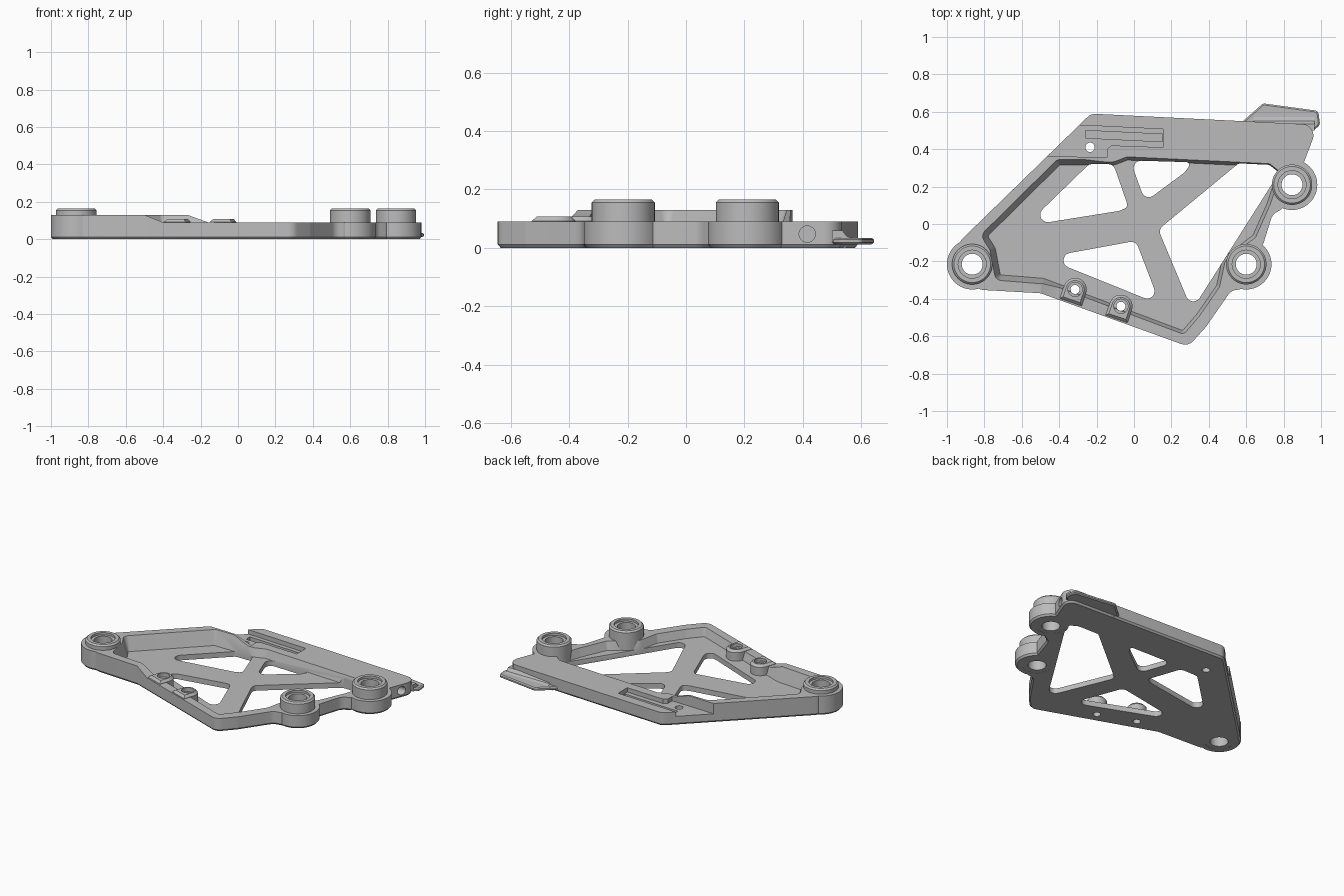
import bpy, bmesh, math
from mathutils import Vector, Matrix

cube = bpy.data.objects.get("Cube")
if cube:
    bpy.data.objects.remove(cube, do_unlink=True)

grey = bpy.data.materials.new("satin grey")
grey.use_nodes = True
tone = (0.5, 0.5, 0.5, 1)
grey.diffuse_color = tone
grey.node_tree.nodes["Principled BSDF"].inputs["Base Color"].default_value = tone


def finish(name, bm):
    bmesh.ops.recalc_face_normals(bm, faces=bm.faces)
    mesh = bpy.data.meshes.new(name)
    bm.to_mesh(mesh)
    bm.free()
    mesh.materials.append(grey)
    ob = bpy.data.objects.new(name, mesh)
    bpy.context.collection.objects.link(ob)
    return ob


def circle(c, r, n=40):
    return [Vector((c[0] + r * math.cos(math.tau * i / n),
                    c[1] + r * math.sin(math.tau * i / n))) for i in range(n)]


def rounded(points, radius, n=6):
    """Fillet every corner of a polygon."""
    pts = [Vector(p) for p in points]
    out = []
    for i, p in enumerate(pts):
        a, b = pts[i - 1] - p, pts[(i + 1) % len(pts)] - p
        half = a.angle(b) / 2
        t = min(radius / math.tan(half), 0.45 * a.length, 0.45 * b.length)
        p0, p2 = p + a.normalized() * t, p + b.normalized() * t
        r = t * math.tan(half)
        c = p + (a.normalized() + b.normalized()).normalized() * (r / math.sin(half))
        start, sweep = p0 - c, p2 - c
        turn = math.atan2(start.x * sweep.y - start.y * sweep.x, start.dot(sweep))
        for k in range(n + 1):
            out.append(c + Matrix.Rotation(turn * k / n, 2) @ start)
    return out


def offset(poly, d):
    """Move the outline outward by d (counter-clockwise input)."""
    out = []
    for i, p in enumerate(poly):
        e1 = (p - poly[i - 1]).normalized()
        e2 = (poly[(i + 1) % len(poly)] - p).normalized()
        n1, n2 = Vector((e1.y, -e1.x)), Vector((e2.y, -e2.x))
        out.append(p + (n1 + n2) * d / max(0.4, 1 + n1.dot(n2)))
    return out


def loft(name, poly, levels):
    """Stack offset copies of an outline; levels are (z, offset)."""
    poly = [Vector(p) for p in poly]
    area = sum(poly[i - 1].x * p.y - p.x * poly[i - 1].y for i, p in enumerate(poly))
    if area < 0:
        poly.reverse()
    bm = bmesh.new()
    rings = [[bm.verts.new((p.x, p.y, z)) for p in offset(poly, d)] for z, d in levels]
    n = len(poly)
    for lo, hi in zip(rings, rings[1:]):
        for i in range(n):
            bm.faces.new((lo[i], lo[(i + 1) % n], hi[(i + 1) % n], hi[i]))
    bm.faces.new(rings[0][::-1])
    bm.faces.new(rings[-1])
    return finish(name, bm)


def side_prism(name, profile, start, end, axis):
    """Extrude a profile along y (profile in xz) or along x (profile in yz)."""
    bm = bmesh.new()
    place = (lambda a, z, t: (a, t, z)) if axis == "y" else (lambda a, z, t: (t, a, z))
    face = bm.faces.new([bm.verts.new(place(a, z, start)) for a, z in profile])
    geo = bmesh.ops.extrude_face_region(bm, geom=[face])["geom"]
    step = Vector(place(0, 0, end - start))
    bmesh.ops.translate(bm, vec=step, verts=[v for v in geo if isinstance(v, bmesh.types.BMVert)])
    return finish(name, bm)


def combine(target, tool, operation="DIFFERENCE"):
    mod = target.modifiers.new("cut", "BOOLEAN")
    mod.operation, mod.solver, mod.object = operation, "EXACT", tool
    bpy.context.view_layer.objects.active = target
    bpy.ops.object.modifier_apply(modifier=mod.name)
    bpy.data.objects.remove(tool, do_unlink=True)


def drill(target, c, r, z0=-0.1, z1=0.3):
    combine(target, loft("drill", circle(c, r), [(z0, 0), (z1, 0)]))


# Solid body with a bottom chamfer and rounded bolt lobes
bosses = {"left_boss": (-0.865, -0.215), "front_boss": (0.6, -0.215), "rear_boss": (0.845, 0.21)}
outline = [(-0.96, -0.12), (-0.23, 0.59), (0.62, 0.548), (0.985, 0.53), (0.905, 0.32),
           (0.845, 0.21), (0.8, 0.085), (0.74, 0.05), (0.69, -0.11), (0.6, -0.215),
           (0.59, -0.348), (0.52, -0.355), (0.385, -0.55), (0.29, -0.655),
           (-0.5, -0.37), (-0.86, -0.35), (-0.865, -0.215)]
shell = [(0, -0.01), (0.012, 0), (0.13, 0)]
body = loft("guard_body", rounded(outline, 0.06), shell)
for centre in bosses.values():
    combine(body, loft("lobe", circle(centre, 0.135, 48), shell), "UNION")

# Stepped rim: the left side stays tall, everything else is lower
for x0, x1, y0, y1 in ((-0.5, -0.4, -1, 0), (-0.27, -0.16, 0, 0.365), (-2.1, -2, 0.365, 1)):
    combine(body, side_prism("step", [(x0, 0.13), (x1, 0.09), (2, 0.09), (2, 0.2), (x0, 0.2)],
                             y0, y1, "y"))

# Recessed floor with sloped walls
pocket = [(-0.82, -0.06), (-0.41, 0.345), (-0.11, 0.345), (-0.04, 0.372), (0.73, 0.335),
          (0.8, 0.28), (0.74, 0.1), (0.66, -0.08), (0.5, -0.2), (0.47, -0.34), (0.36, -0.5),
          (0.27, -0.605), (-0.49, -0.32), (-0.74, -0.3), (-0.77, -0.14)]
combine(body, loft("pocket", rounded(pocket, 0.04), [(0.035, -0.03), (0.13, 0), (0.2, 0.02)]))

# Lightening windows through the floor
windows = [
    [(-0.58, -0.01), (-0.24, 0.32), (-0.11, 0.32), (-0.03, 0.09), (-0.08, 0.07)],
    [(-0.02, 0.34), (0.31, 0.33), (0.27, 0.275), (0.06, 0.12)],
    [(0.13, -0.03), (0.56, 0.325), (0.72, 0.32), (0.78, 0.28), (0.31, -0.46)],
    [(-0.48, -0.18), (0.01, -0.09), (0.14, -0.43)],
]
for w in windows:
    combine(body, loft("window", rounded(w, 0.04), [(-0.1, 0), (0.07, 0)]))

# Rear corner recess and the slot cut into the top bar
recess = [(-0.6, 0.368), (-0.145, 0.355), (-0.145, 0.4), (-0.12, 0.42), (0.155, 0.41),
          (0.155, 0.507), (-0.26, 0.527), (-0.35, 0.53)]
combine(body, loft("recess", recess, [(0.06, 0), (0.2, 0)]))
slot = [(-0.26, 0.5), (0.152, 0.48), (0.152, 0.44), (-0.26, 0.46)]
combine(body, loft("slot", slot, [(0.035, 0), (0.2, 0)]))
drill(body, (-0.235, 0.41), 0.025)

# Bolt hole in the right end of the bar
end_hole = side_prism("end_hole", [tuple(p) for p in circle((0.415, 0.047), 0.028, 20)],
                      0.78, 1.2, "x")
combine(body, end_hole)

# Bolt bosses with chamfered tops
for name, centre in bosses.items():
    drill(body, centre, 0.09)
    boss = loft(name, circle(centre, 0.108, 48), [(0.001, 0), (0.155, 0), (0.165, -0.01)])
    drill(boss, centre, 0.056)
    drill(boss, centre, 0.075, 0.15)

# Small screw mounts on the front rim
arch = [Vector((-0.062, -0.072)), Vector((0.062, -0.072))]
arch += [Vector((0.062 * math.cos(a * math.pi / 14), 0.062 * math.sin(a * math.pi / 14)))
         for a in range(15)]
for name, centre in (("left_mount", (-0.315, -0.35)), ("right_mount", (-0.07, -0.44))):
    turn = Matrix.Rotation(math.radians(-19), 2)
    poly = [turn @ p + Vector(centre) for p in arch]
    mount = loft(name, poly, [(0.02, 0), (0.092, 0), (0.107, -0.014)])
    drill(mount, centre, 0.024)
    drill(mount, centre, 0.038, 0.08)
    drill(body, centre, 0.024)

# Thin tab behind the bar, with a sloped root
tab = [(0.56, 0.53), (0.69, 0.645), (0.985, 0.605), (0.995, 0.53), (0.96, 0.5), (0.6, 0.5)]
loft("rear_tab", rounded(tab, 0.025), [(0.012, -0.008), (0.018, 0), (0.028, 0), (0.034, -0.008)])
side_prism("tab_root", [(0.5, 0.02), (0.585, 0.03), (0.55, 0.04), (0.535, 0.06), (0.5, 0.06)],
           0.64, 0.965, "x")

# Smooth round surfaces, crisp edges
for ob in bpy.context.collection.objects:
    if ob.type == "MESH":
        bpy.ops.object.select_all(action="DESELECT")
        ob.select_set(True)
        bpy.context.view_layer.objects.active = ob
        bpy.ops.object.shade_smooth_by_angle(angle=math.radians(30))
